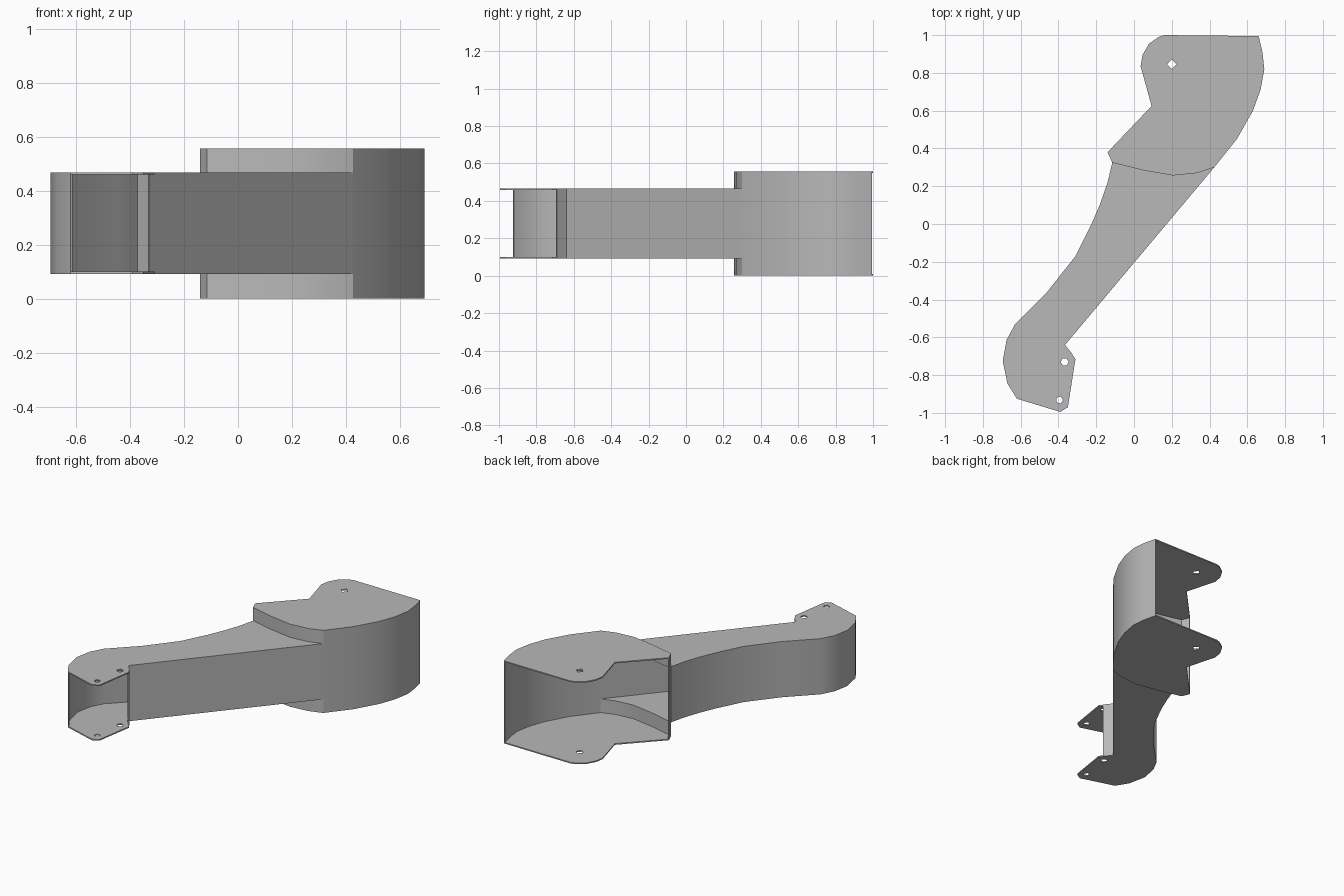
import bpy
import bmesh
from math import cos, sin, pi, radians
from mathutils import Vector

cube = bpy.data.objects.get("Cube")
if cube:
    bpy.data.objects.remove(cube, do_unlink=True)

SHEET = 0.008                      # sheet metal thickness
BOX_LOW, BOX_HIGH = 0.0, 0.556
ARM_LOW, ARM_HIGH = 0.092, 0.467

steel = bpy.data.materials.new("plain grey steel")
steel.use_nodes = True
GREY = (0.48, 0.48, 0.48, 1)
steel.diffuse_color = GREY
steel.node_tree.nodes["Principled BSDF"].inputs["Base Color"].default_value = GREY


def finish(obj):
    """Apply modifiers or curve settings, then shade with sharp corners."""
    bpy.ops.object.select_all(action='DESELECT')
    obj.select_set(True)
    bpy.context.view_layer.objects.active = obj
    bpy.ops.object.convert(target='MESH')
    bpy.ops.object.shade_smooth_by_angle(angle=radians(28))
    return obj


def plate(name, outline, holes, z):
    """Flat sheet with its underside at z; holes are (x, y, radius, sides)."""
    curve = bpy.data.curves.new(name, 'CURVE')
    curve.dimensions = '2D'
    curve.fill_mode = 'BOTH'
    curve.extrude = SHEET / 2
    loops = [outline]
    for x, y, r, n in holes:
        loops.append([(x + r * cos(2 * pi * i / n), y + r * sin(2 * pi * i / n))
                      for i in range(n)])
    for loop in loops:
        spline = curve.splines.new('POLY')
        spline.points.add(len(loop) - 1)
        for point, (x, y) in zip(spline.points, loop):
            point.co = (x, y, 0, 1)
        spline.use_cyclic_u = True
    curve.materials.append(steel)
    obj = bpy.data.objects.new(name, curve)
    bpy.context.collection.objects.link(obj)
    obj.location.z = z + SHEET / 2
    return finish(obj)


def wall(name, path, low, high):
    """Upright sheet along a path, thickened to the left of travel."""
    bm = bmesh.new()
    rows = [[bm.verts.new(Vector((x, y, z))) for x, y in path] for z in (low, high)]
    for i in range(len(path) - 1):
        bm.faces.new((rows[0][i], rows[0][i + 1], rows[1][i + 1], rows[1][i]))
    mesh = bpy.data.meshes.new(name)
    bm.to_mesh(mesh)
    bm.free()
    mesh.materials.append(steel)
    obj = bpy.data.objects.new(name, mesh)
    bpy.context.collection.objects.link(obj)
    solid = obj.modifiers.new("thickness", 'SOLIDIFY')
    solid.thickness = SHEET
    solid.offset = -1
    return finish(obj)


# Plan profiles, all running counter-clockwise
arm_back = [(-.115, .325), (-.14, .22), (-.18, .105), (-.225, 0), (-.31, -.17),
            (-.46, -.36), (-.63, -.53), (-.675, -.615), (-.695, -.725),
            (-.67, -.845), (-.62, -.925)]
arm_tip = [(-.39, -.995), (-.35, -.97), (-.31, -.715)]
arm_front = [(-.365, -.64), (.425, .30)]
step = [(-.115, .325), (.045, .285), (.205, .257), (.335, .27), (.425, .30)]
box_side = [(.425, .30), (.545, .45), (.63, .60), (.67, .71), (.69, .82),
            (.68, .91), (.66, .995)]
box_ear = [(.16, 1.0), (.13, .99), (.08, .955), (.045, .895), (.035, .835),
           (.093, .625), (-.14, .38)]

arm_outline = arm_back + arm_tip + arm_front + step[-2:0:-1]
box_outline = step + box_side[1:] + box_ear
arm_holes = [(-.367, -.73, .021, 6), (-.395, -.932, .02, 5)]
box_holes = [(.2, .845, .025, 4)]

# Top and bottom sheets
for side, arm_z, box_z in (("top", ARM_HIGH - SHEET, BOX_HIGH - SHEET),
                           ("bottom", ARM_LOW, BOX_LOW)):
    plate("arm_plate_" + side, arm_outline, arm_holes, arm_z)
    plate("box_plate_" + side, box_outline, box_holes, box_z)

# Long walls of the arm and the curved wall of the wide end
wall("arm_back_wall", arm_back, ARM_LOW, ARM_HIGH)
wall("arm_front_wall", arm_front, ARM_LOW, ARM_HIGH)
wall("box_curved_wall", box_side, BOX_LOW, BOX_HIGH)

# Steps joining the arm sheets to the wider box sheets
wall("step_wall_top", step, ARM_HIGH - SHEET, BOX_HIGH)
wall("step_wall_bottom", step, BOX_LOW, ARM_LOW + SHEET)

# Short bent lips at the openings
wall("arm_lip", [(-.325, -.69), (-.365, -.64)], ARM_LOW, ARM_HIGH)
wall("box_lip", [(-.14, .38), (-.115, .325)], BOX_LOW, BOX_HIGH)
